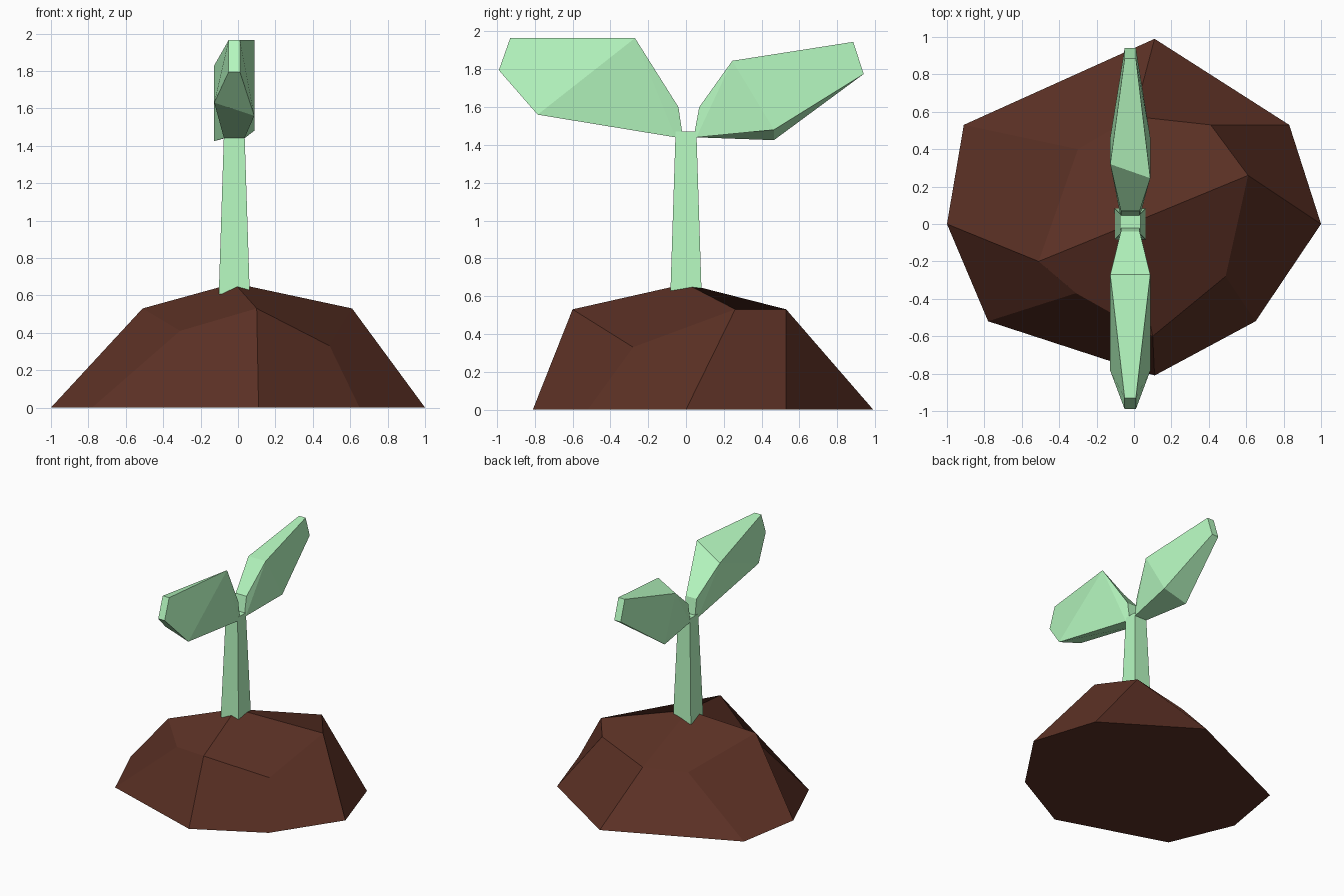
import bpy, bmesh

if "Cube" in bpy.data.objects:
    bpy.data.objects.remove(bpy.data.objects["Cube"])


def material(name, rgb):
    m = bpy.data.materials.new(name)
    m.diffuse_color = (*rgb, 1)
    m.use_nodes = True
    m.node_tree.nodes["Principled BSDF"].inputs["Base Color"].default_value = m.diffuse_color
    return m


def build(name, verts, faces, mat):
    bm = bmesh.new()
    vs = [bm.verts.new(v) for v in verts]
    for f in faces:
        bm.faces.new([vs[i] for i in f])
    bmesh.ops.recalc_face_normals(bm, faces=bm.faces)
    me = bpy.data.meshes.new(name)
    bm.to_mesh(me)
    bm.free()
    me.materials.append(mat)
    ob = bpy.data.objects.new(name, me)
    bpy.context.collection.objects.link(ob)
    return ob


green = material("leaf_green", (0.47, 0.95, 0.53))
brown = material("soil_brown", (0.105, 0.030, 0.018))

# Soil mound: irregular eight-sided base, uneven shoulder ring and a peak
base = [(1, 0), (.83, .53), (.11, .99), (-.91, .53),
        (-1, 0), (-.78, -.52), (.11, -.81), (.65, -.52)]
shoulder = [(.61, .26, .53), (.41, .53, .53), (0, .575, .40), (-.3, .4, .37),
            (-.51, -.2, .53), (-.31, -.37, .41), (.1, -.6, .53), (.49, -.28, .33)]
verts = [(x, y, 0) for x, y in base] + shoulder + [(-.02, 0, .665)]
faces = [tuple(range(8))]
# side quads, the one at the back folded along its other diagonal
faces += [(i, (i + 1) % 8, 8 + (i + 1) % 8, 8 + i) for i in range(8) if i != 1]
faces += [(2, 10, 9, 1)]
# four quads meeting at the peak
faces += [(16, 8, 9, 10), (16, 10, 11, 12), (16, 12, 13, 14), (14, 15, 8, 16)]
build("soil_mound", verts, faces, brown)

# Stem: tapered square post
CX = -.02
verts = [(CX + sx * r, sy * r, z) for r, z in ((.083, .60), (.055, 1.47))
         for sx, sy in ((-1, -1), (1, -1), (1, 1), (-1, 1))]
faces = [(0, 1, 2, 3), (4, 5, 6, 7)]
faces += [(i, (i + 1) % 4, 4 + (i + 1) % 4, 4 + i) for i in range(4)]
build("stem", verts, faces, green)


# Leaves: closed outline of (half width, left y, left z, right y, right z)
def leaf(name, outline):
    n = len(outline)
    verts = [(CX - w, y, z) for w, y, z, _, _ in outline]
    verts += [(CX + w, y, z) for w, _, _, y, z in outline]
    faces = [(i, (i + 1) % n, n + (i + 1) % n, n + i) for i in range(n)]
    for o in (0, n):
        faces += [(o + 1, o + 2, o + 3, o + 4),
                  (o, o + 1, o + 4), (o, o + 4, o + 5, o + 6)]
    build(name, verts, faces, green)


leaf("front_leaf", [
    (.055, -.055, 1.44, -.055, 1.44),
    (.107, -.785, 1.63, -.785, 1.56),
    (.03, -.99, 1.795, -.99, 1.795),
    (.03, -.93, 1.965, -.93, 1.965),
    (.107, -.27, 1.83, -.27, 1.965),
    (.05, -.04, 1.60, -.04, 1.60),
    (.05, -.02, 1.465, -.02, 1.465)])

leaf("back_leaf", [
    (.055, .055, 1.44, .055, 1.44),
    (.107, .465, 1.425, .465, 1.48),
    (.03, .94, 1.775, .94, 1.775),
    (.03, .885, 1.945, .885, 1.945),
    (.107, .32, 1.80, .245, 1.845),
    (.05, .07, 1.60, .07, 1.60),
    (.05, .045, 1.465, .045, 1.465)])
